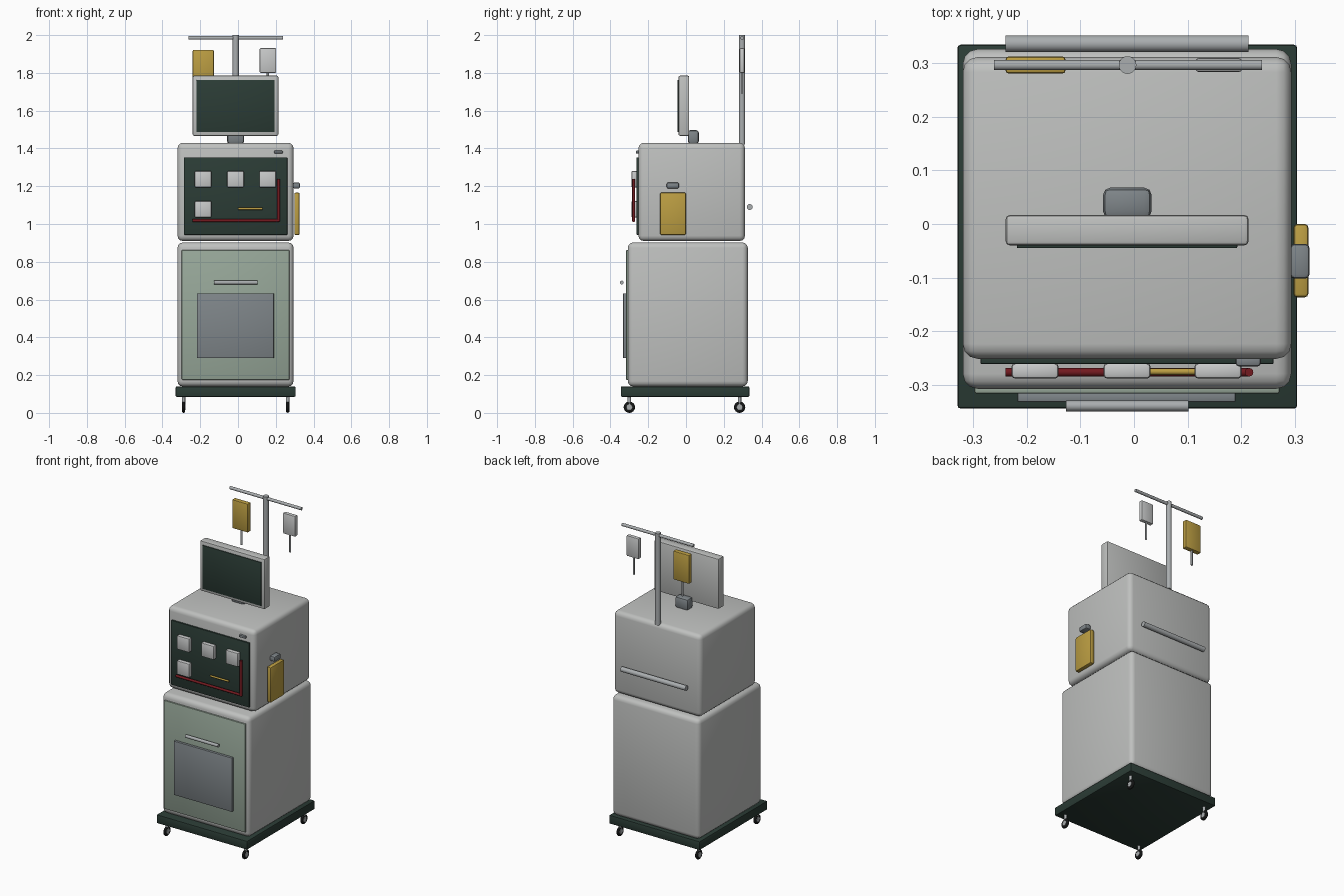
import bpy, math
from mathutils import Vector

if "Cube" in bpy.data.objects:
    bpy.data.objects.remove(bpy.data.objects["Cube"])


def material(name, rgb):
    m = bpy.data.materials.new(name)
    m.diffuse_color = (*rgb, 1)
    m.use_nodes = True
    m.node_tree.nodes["Principled BSDF"].inputs["Base Color"].default_value = m.diffuse_color
    return m


BODY = material("light grey", (0.52, 0.53, 0.52))
DARK = material("dark green", (0.024, 0.045, 0.036))
DOOR = material("sage green", (0.31, 0.39, 0.32))
SLATE = material("slate grey", (0.21, 0.235, 0.25))
METAL = material("metal grey", (0.40, 0.42, 0.43))
AMBER = material("amber", (0.50, 0.34, 0.055))
RED = material("dark red", (0.17, 0.010, 0.014))
PALE = material("pale grey", (0.58, 0.59, 0.59))
RUBBER = material("black rubber", (0.02, 0.022, 0.022))


def finish(ob, name, mat):
    ob.name = name
    ob.data.materials.append(mat)
    bpy.ops.object.shade_smooth_by_angle(angle=math.radians(35))
    return ob


def box(name, mat, x, y, z, bevel=0.0, segments=2):
    """Box from (min, max) ranges with rounded edges."""
    bpy.ops.mesh.primitive_cube_add(size=1)
    ob = bpy.context.object
    mid = Vector([(r[0] + r[1]) / 2 for r in (x, y, z)])
    size = Vector([r[1] - r[0] for r in (x, y, z)])
    for v in ob.data.vertices:
        v.co = v.co * size + mid
    if bevel:
        b = ob.modifiers.new("bevel", 'BEVEL')
        b.width = bevel
        b.segments = segments
        bpy.ops.object.modifier_apply(modifier="bevel")
    return finish(ob, name, mat)


def rod(name, mat, a, b, r, sides=20):
    """Cylinder between two points."""
    a, b = Vector(a), Vector(b)
    bpy.ops.mesh.primitive_cylinder_add(vertices=sides, radius=r, depth=(b - a).length,
                                        location=(a + b) / 2)
    ob = bpy.context.object
    ob.rotation_euler = (b - a).to_track_quat('Z', 'Y').to_euler()
    return finish(ob, name, mat)


# Wheeled base
box("base_plate", DARK, (-0.33, 0.305), (-0.345, 0.335), (0.085, 0.14), 0.006)
for x in (-0.288, 0.263):
    for y in (-0.30, 0.284):
        bpy.ops.mesh.primitive_torus_add(major_radius=0.021, minor_radius=0.009, major_segments=24,
                                         minor_segments=10, location=(x, y, 0.03),
                                         rotation=(0, math.pi / 2, 0))
        finish(bpy.context.object, "caster_tyre", RUBBER)
        rod("caster_hub", METAL, (x - 0.009, y, 0.03), (x + 0.009, y, 0.03), 0.016)
        rod("caster_stem", METAL, (x, y, 0.045), (x, y, 0.09), 0.009, 12)

# Cabinets
box("lower_cabinet", BODY, (-0.32, 0.294), (-0.308, 0.327), (0.14, 0.902), 0.028, 3)
box("upper_cabinet", BODY, (-0.32, 0.294), (-0.252, 0.312), (0.91, 1.43), 0.028, 3)

# Lower door, inset panel and handle
box("lower_door", DOOR, (-0.298, 0.272), (-0.317, -0.30), (0.175, 0.862), 0.004)
box("door_panel", SLATE, (-0.218, 0.19), (-0.333, -0.315), (0.29, 0.632), 0.003)
rod("door_handle", METAL, (-0.127, -0.34, 0.69), (0.102, -0.34, 0.69), 0.01)

# Treatment panel with modules and tubing
box("front_panel", DARK, (-0.287, 0.261), (-0.262, -0.245), (0.943, 1.352), 0.003)
for x, z in ((-0.185, 1.237), (-0.013, 1.237), (0.157, 1.237), (-0.185, 1.078)):
    box("pump_module", PALE, (x - 0.044, x + 0.044), (-0.289, -0.26), (z - 0.044, z + 0.044), 0.007)
rod("red_tube_lower", RED, (-0.24, -0.277, 1.018), (0.216, -0.277, 1.018), 0.008, 12)
rod("red_tube_side", RED, (0.215, -0.277, 1.012), (0.215, -0.277, 1.237), 0.008, 12)
rod("amber_tube", AMBER, (0.0, -0.276, 1.081), (0.13, -0.276, 1.081), 0.006, 12)
box("status_light", SLATE, (0.19, 0.237), (-0.266, -0.245), (1.373, 1.389), 0.006)

# Monitor
box("monitor_mount", SLATE, (-0.058, 0.033), (0.01, 0.068), (1.425, 1.497), 0.014)
box("monitor_case", BODY, (-0.24, 0.214), (-0.04, 0.017), (1.467, 1.785), 0.008)
box("monitor_screen", DARK, (-0.219, 0.193), (-0.045, -0.037), (1.486, 1.762), 0.002)

# Drip stand with hanging bags
PY = 0.297
rod("stand_pole", METAL, (-0.012, PY, 1.42), (-0.012, PY, 2.0), 0.0165)
rod("stand_crossbar", METAL, (-0.262, PY, 1.985), (0.239, PY, 1.985), 0.0095)
box("amber_bag", AMBER, (-0.24, -0.128), (0.281, 0.313), (1.74, 1.922), 0.006)
rod("amber_bag_port", METAL, (-0.184, PY, 1.645), (-0.184, PY, 1.745), 0.006, 12)
box("pale_bag", PALE, (0.115, 0.202), (0.284, 0.31), (1.80, 1.931), 0.006)
rod("pale_bag_port", METAL, (0.158, PY, 1.69), (0.158, PY, 1.805), 0.006, 12)

# Side cartridge with clamp, rear push bar
box("side_cartridge", AMBER, (0.298, 0.326), (-0.137, 0.0), (0.942, 1.166), 0.007)
box("side_clamp", SLATE, (0.292, 0.328), (-0.102, -0.037), (1.188, 1.22), 0.008)
rod("rear_push_bar", METAL, (-0.24, 0.337, 1.09), (0.214, 0.337, 1.09), 0.0155)
